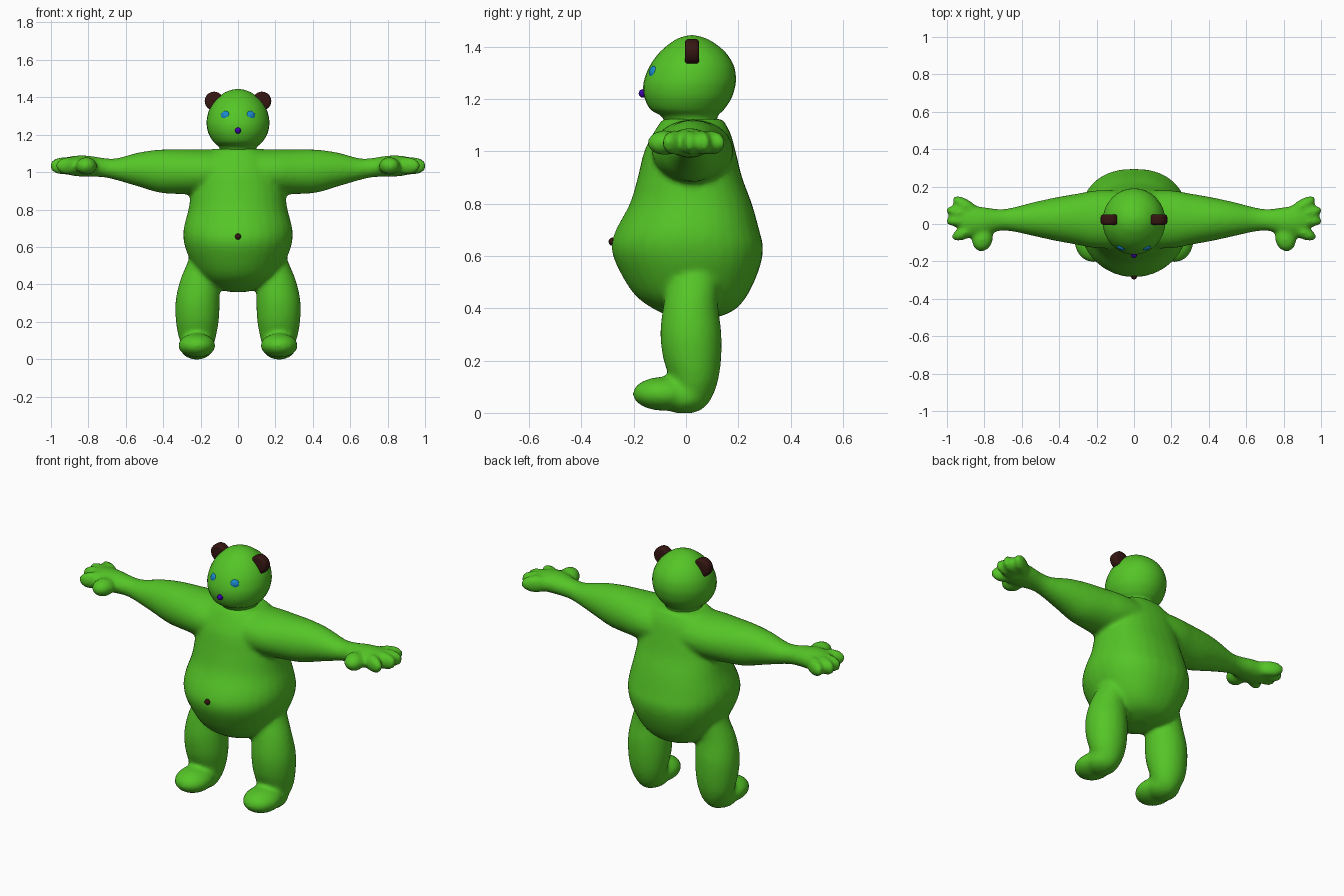
import bpy, bmesh
from math import sin, cos, pi, copysign
from mathutils import Matrix, Vector

if "Cube" in bpy.data.objects:
    bpy.data.objects.remove(bpy.data.objects["Cube"])


def material(name, rgb):
    m = bpy.data.materials.new(name)
    m.diffuse_color = (*rgb, 1)
    m.use_nodes = True
    m.node_tree.nodes["Principled BSDF"].inputs["Base Color"].default_value = m.diffuse_color
    return m


GREEN = material("green", (0.09, 0.56, 0.02))
BROWN = material("dark_brown", (0.035, 0.008, 0.006))
BLUE = material("blue", (0.01, 0.25, 0.6))
PURPLE = material("purple", (0.05, 0.0, 0.4))


def finish(name, bm, mat):
    bmesh.ops.recalc_face_normals(bm, faces=bm.faces)
    me = bpy.data.meshes.new(name)
    for f in bm.faces:
        f.smooth = True
    bm.to_mesh(me)
    bm.free()
    me.materials.append(mat)
    ob = bpy.data.objects.new(name, me)
    bpy.context.collection.objects.link(ob)
    return ob


def refine(rows, n=4):
    """Catmull-Rom interpolation between section rows."""
    p = [Vector(r) for r in rows]
    p = [p[0]] + p + [p[-1]]
    out = []
    for i in range(1, len(p) - 2):
        a, b, c, d = p[i - 1:i + 3]
        for k in range(n):
            t = k / n
            out.append(0.5 * (2 * b + (c - a) * t + (2 * a - 5 * b + 4 * c - d) * t * t
                              + (3 * b - a - 3 * c + d) * t ** 3))
    return out + [p[-1]]


def loft(bm, rows, axis, side=1, back=1.0, seg=32):
    """Rows: position, then min/max on the two cross axes (x,y for z; y,z for x)."""
    rings = []
    for t, a0, a1, b0, b1 in refine(rows):
        ring = []
        for i in range(seg):
            u, v = cos(2 * pi * i / seg), sin(2 * pi * i / seg)
            if v > 0:
                u, v = copysign(abs(u) ** back, u), v ** back
            a = (a0 + a1) / 2 + u * (a1 - a0) / 2
            b = (b0 + b1) / 2 + v * (b1 - b0) / 2
            co = (a * side, b, t) if axis == 'z' else (t * side, a, b)
            ring.append(bm.verts.new(co))
        rings.append(ring)
    for r, s in zip(rings, rings[1:]):
        for i in range(seg):
            j = (i + 1) % seg
            bm.faces.new((r[i], r[j], s[j], s[i]))
    bm.faces.new(rings[0])
    bm.faces.new(rings[-1])


def ellipsoid(bm, center, radii, turn=0.0):
    mat = (Matrix.Translation(center) @ Matrix.Rotation(turn, 4, 'Z')
           @ Matrix.Diagonal((*radii, 1)))
    bmesh.ops.create_uvsphere(bm, u_segments=24, v_segments=14, radius=1, matrix=mat)


# Torso
body = bmesh.new()
torso = [(0.36, .05, -.03, .10), (0.39, .14, -.11, .18), (0.45, .21, -.195, .235),
         (0.55, .265, -.258, .28), (0.63, .29, -.285, .295), (0.70, .29, -.268, .28),
         (0.80, .265, -.215, .252), (0.90, .25, -.185, .215), (1.00, .235, -.16, .19),
         (1.07, .21, -.125, .17), (1.125, .13, -.09, .14)]
loft(body, [(z, -w, w, f, b) for z, w, f, b in torso], 'z', back=0.85)

arm = [(0.05, -.13, .18, .88, 1.12), (0.20, -.13, .18, .88, 1.122),
       (0.30, -.112, .163, .882, 1.122), (0.42, -.09, .142, .89, 1.12),
       (0.53, -.066, .118, .922, 1.105), (0.65, -.04, .088, .957, 1.074),
       (0.72, -.037, .08, .972, 1.076), (0.80, -.06, .09, .975, 1.088),
       (0.87, -.07, .10, .978, 1.088), (0.92, -.055, .095, .99, 1.078)]
leg = [(0.62, .14, .24, -.03, .10), (0.53, .11, .265, -.06, .125),
       (0.42, .10, .31, -.085, .122), (0.31, .098, .334, -.098, .135),
       (0.21, .102, .333, -.088, .135), (0.12, .118, .318, -.06, .122),
       (0.05, .14, .29, -.06, .095), (0.012, .175, .26, -.04, .06),
       (0.0, .20, .235, -.02, .03)]
# Fingers: centre x, y, length, width, turn
fingers = [(0.90, .098, .082, .034, 0.55), (0.935, .06, .075, .03, 0.25),
           (0.935, .015, .073, .03, 0.0), (0.905, -.045, .076, .035, -0.45),
           (0.81, -.083, .066, .055, -1.2)]
for s in (1, -1):
    loft(body, arm, 'x', s)
    loft(body, leg, 'z', s)
    for x, y, l, w, a in fingers:
        ellipsoid(body, (s * x, y, 1.033), (l, w, .048), a * s)
    # Feet
    ellipsoid(body, (s * .22, -.085, .073), (.10, .12, .065))
    ellipsoid(body, (s * .22, -.01, .065), (.09, .10, .068))

ob = finish("body", body, GREEN)
rm = ob.modifiers.new("fuse", 'REMESH')
rm.mode = 'VOXEL'
rm.voxel_size = 0.012
rm.use_smooth_shade = True
sm = ob.modifiers.new("soften", 'SMOOTH')
sm.factor = 0.5
sm.iterations = 8

# Head
bm = bmesh.new()
head = [(1.07, .09, -.07, .12), (1.13, .10, -.09, .12), (1.16, .13, -.135, .145),
        (1.20, .155, -.157, .172), (1.24, .166, -.164, .186), (1.28, .167, -.158, .191),
        (1.33, .155, -.137, .182), (1.38, .125, -.10, .15), (1.42, .08, -.052, .10),
        (1.438, .04, -.015, .06), (1.445, .003, .02, .026)]
loft(bm, [(z, -w, w, f, b) for z, w, f, b in head], 'z')
finish("head", bm, GREEN)

# Eyes and ears
for s, label in ((1, "left"), (-1, "right")):
    bm = bmesh.new()
    ellipsoid(bm, (s * .066, -.122, 1.30), (.028, .018, .027), s * 0.4)
    finish(label + "_eye", bm, BLUE)

    bm = bmesh.new()
    bmesh.ops.create_cone(bm, cap_ends=True, segments=28, radius1=.05, radius2=.05, depth=.055,
                          matrix=Matrix.Translation((s * .128, .023, 1.38))
                          @ Matrix.Rotation(pi / 2, 4, 'X'))
    rims = [e for e in bm.edges if abs(e.verts[0].co.y - e.verts[1].co.y) < 1e-4]
    bmesh.ops.bevel(bm, geom=rims, offset=.014, segments=3, profile=0.5, affect='EDGES')
    finish(label + "_ear", bm, BROWN)

# Nose and navel
for name, loc, mat in (("nose", (0, -.165, 1.222), PURPLE), ("navel", (0, -.28, .655), BROWN)):
    bm = bmesh.new()
    ellipsoid(bm, loc, (.016, .016, .016))
    finish(name, bm, mat)
